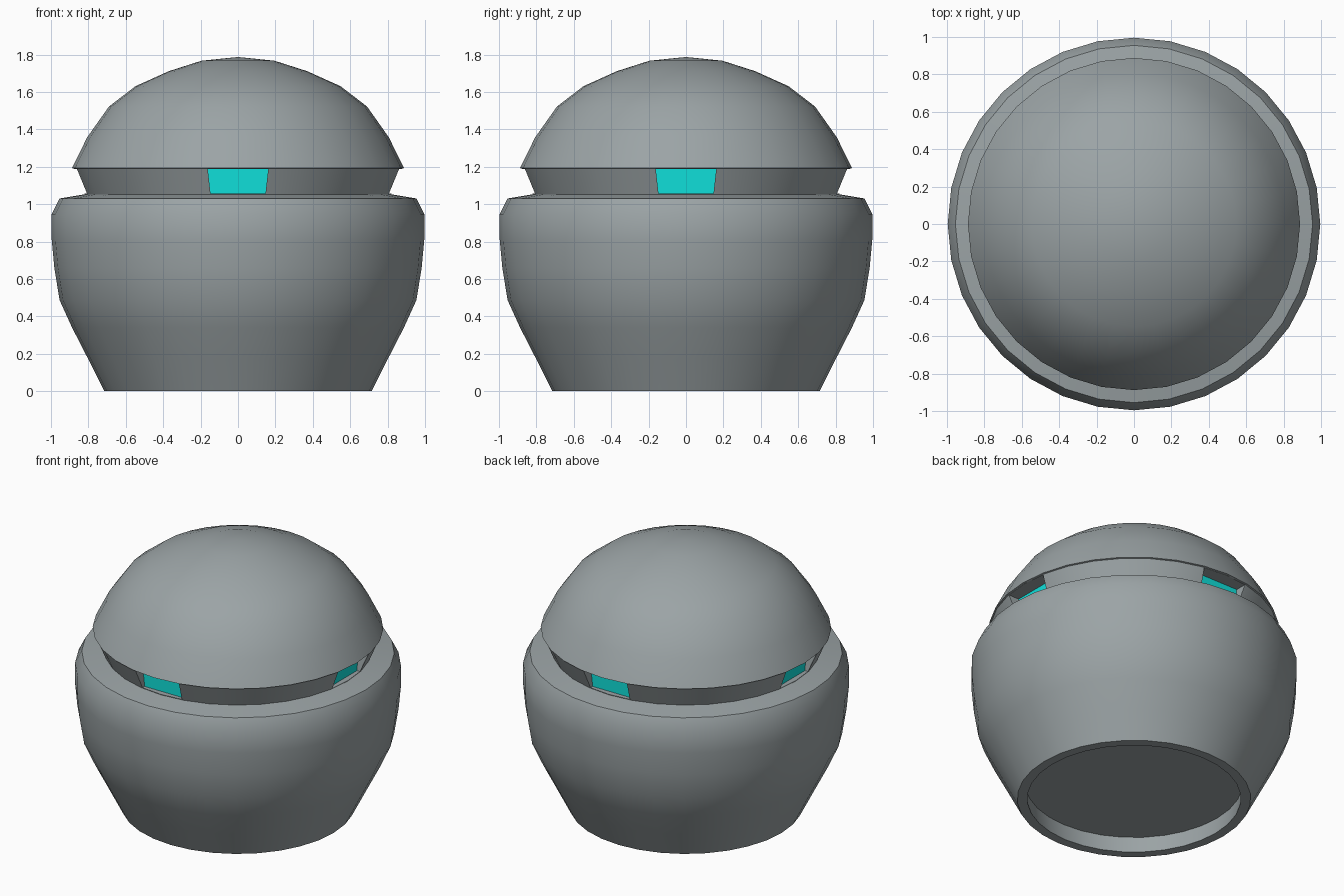
import bpy, bmesh, math
from mathutils import Matrix

if "Cube" in bpy.data.objects:
    bpy.data.objects.remove(bpy.data.objects["Cube"])


def material(name, rgb):
    m = bpy.data.materials.new(name)
    m.diffuse_color = (*rgb, 1)
    m.use_nodes = True
    m.node_tree.nodes["Principled BSDF"].inputs["Base Color"].default_value = m.diffuse_color
    return m


GREY = material("metal grey", (0.33, 0.37, 0.38))
TEAL = material("glowing teal", (0.005, 0.74, 0.70))
SIDES = 32


def finish(name, bm, mat):
    bmesh.ops.recalc_face_normals(bm, faces=bm.faces)
    me = bpy.data.meshes.new(name)
    bm.to_mesh(me)
    bm.free()
    me.materials.append(mat)
    ob = bpy.data.objects.new(name, me)
    bpy.context.collection.objects.link(ob)
    return ob


def lathe(name, profile, mat):
    bm = bmesh.new()
    rings = []
    for r, z in profile:
        rings.append([bm.verts.new((r * math.cos(2 * math.pi * i / SIDES),
                                    r * math.sin(2 * math.pi * i / SIDES), z))
                      for i in range(SIDES)])
    for a, b in zip(rings, rings[1:]):
        for i in range(SIDES):
            j = (i + 1) % SIDES
            bm.faces.new((a[i], a[j], b[j], b[i]))
    bmesh.ops.remove_doubles(bm, verts=bm.verts, dist=1e-5)
    return finish(name, bm, mat)


def tapered_box(bm, y0, y1, z0, z1, w0, w1, turn):
    """Box facing -y, half width w0 at the bottom and w1 at the top, turned about z."""
    res = bmesh.ops.create_cube(bm, size=2)
    for v in res["verts"]:
        top = v.co.z > 0
        v.co = ((w1 if top else w0) * v.co.x,
                y1 if v.co.y > 0 else y0, z1 if top else z0)
    bmesh.ops.rotate(bm, verts=res["verts"], cent=(0, 0, 0),
                     matrix=Matrix.Rotation(turn, 3, 'Z'))


# Body: hollow foot, swelling bowl, groove and dome in one profile
profile = [(0, 0.11), (0.665, 0.11), (0.653, 0), (0.714, 0), (0.80, 0.17),
           (0.887, 0.34), (0.954, 0.487), (0.982, 0.66), (0.996, 0.81),
           (0.996, 0.947), (0.955, 1.03), (0.82, 1.053), (0.878, 1.19),
           (0.888, 1.193), (0.806, 1.358), (0.69, 1.522), (0.548, 1.631),
           (0.37, 1.711), (0.195, 1.767), (0, 1.787)]
body = lathe("domed_body", profile, GREY)

# Four window recesses cut into the groove
bm = bmesh.new()
for k in range(4):
    tapered_box(bm, -1.05, -0.78, 1.057, 1.189, 0.147, 0.162, k * math.pi / 2)
cutter = finish("window_cutter", bm, GREY)
cutter.hide_render = True
mod = body.modifiers.new("windows", 'BOOLEAN')
mod.operation = 'DIFFERENCE'
mod.solver = 'EXACT'
mod.object = cutter
bpy.context.view_layer.objects.active = body
body.select_set(True)
bpy.ops.object.modifier_apply(modifier=mod.name)
bpy.data.objects.remove(cutter, do_unlink=True)
bpy.ops.object.shade_smooth_by_angle(angle=math.radians(32))

# Glowing panes at the back of the recesses
bm = bmesh.new()
for k in range(4):
    tapered_box(bm, -0.784, -0.778, 1.057, 1.189, 0.147, 0.162, k * math.pi / 2)
finish("window_panes", bm, TEAL)
